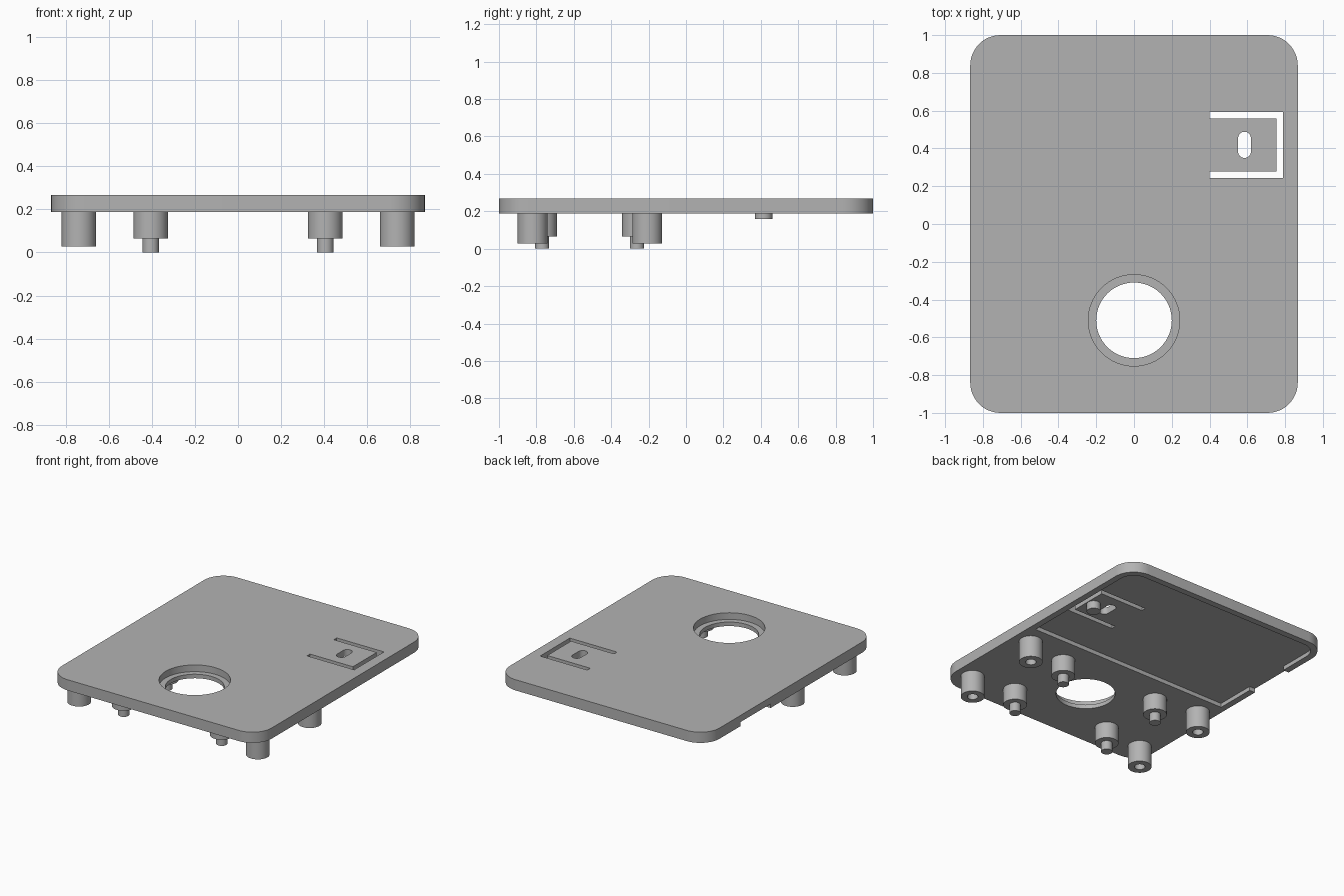
import bpy
import bmesh
from math import pi, cos, sin, radians

if "Cube" in bpy.data.objects:
    bpy.data.objects.remove(bpy.data.objects["Cube"])

GREY = (0.45, 0.45, 0.45, 1)
grey = bpy.data.materials.new("plain grey")
grey.use_nodes = True
grey.diffuse_color = GREY
grey.node_tree.nodes["Principled BSDF"].inputs["Base Color"].default_value = GREY

PLATE_LOW, PLATE_TOP, RECESS_Z = 0.187, 0.267, 0.217


def prism(name, points, z0, z1):
    """Extrude a flat outline from z0 up to z1."""
    bm = bmesh.new()
    face = bm.faces.new([bm.verts.new((x, y, z0)) for x, y in points])
    top = bmesh.ops.extrude_face_region(bm, geom=[face])["geom"]
    verts = [v for v in top if isinstance(v, bmesh.types.BMVert)]
    bmesh.ops.translate(bm, verts=verts, vec=(0, 0, z1 - z0))
    bmesh.ops.recalc_face_normals(bm, faces=bm.faces)
    mesh = bpy.data.meshes.new(name)
    bm.to_mesh(mesh)
    bm.free()
    obj = bpy.data.objects.new(name, mesh)
    bpy.context.collection.objects.link(obj)
    mesh.materials.append(grey)
    return obj


def rounded(x0, x1, y0, y1, back_r=0, front_r=0, steps=12):
    """Rectangle outline with separate back and front corner radii."""
    corners = [(x1, y1, -1, -1, back_r, 0), (x0, y1, 1, -1, back_r, 90),
               (x0, y0, 1, 1, front_r, 180), (x1, y0, -1, 1, front_r, 270)]
    points = []
    for x, y, sx, sy, r, start in corners:
        count = steps if r else 0
        for i in range(count + 1):
            a = radians(start + 90 * i / max(count, 1))
            points.append((x + sx * r + r * cos(a), y + sy * r + r * sin(a)))
    return points


def circle(x, y, r, n=48):
    return [(x + r * cos(2 * pi * i / n), y + r * sin(2 * pi * i / n)) for i in range(n)]


def activate(obj):
    bpy.ops.object.select_all(action="DESELECT")
    obj.select_set(True)
    bpy.context.view_layer.objects.active = obj


def cut(obj, points, z0, z1):
    cutter = prism("cutter", points, z0, z1)
    mod = obj.modifiers.new("cut", "BOOLEAN")
    mod.operation, mod.solver, mod.object = "DIFFERENCE", "EXACT", cutter
    activate(obj)
    bpy.ops.object.modifier_apply(modifier=mod.name)
    bpy.data.objects.remove(cutter)


def smooth(obj):
    activate(obj)
    bpy.ops.object.shade_smooth_by_angle(angle=radians(30))


# Base plate with rounded corners
plate = prism("cover_plate", rounded(-0.867, 0.867, -1, 1, 0.16, 0.16), PLATE_LOW, PLATE_TOP)

# Shallow pocket under the rear part, and a notch through its right rim
cut(plate, rounded(-0.82, 0.82, -0.06, 0.953, 0.113), 0.1, RECESS_Z)
cut(plate, rounded(-0.95, -0.8, 0.24, 0.595), 0.1, RECESS_Z)

# Round opening with a stepped lip
cut(plate, circle(0, -0.51, 0.2, 64), 0.1, 0.4)
cut(plate, circle(0, -0.51, 0.242, 64), 0.217, 0.4)

# U-shaped gap that frees the latch tab
gap = [(0.4, 0.243), (0.79, 0.243), (0.79, 0.594), (0.4, 0.594),
       (0.4, 0.559), (0.755, 0.559), (0.755, 0.278), (0.4, 0.278)]
cut(plate, gap, 0.1, 0.4)

# Oval finger slot in the tab
cut(plate, rounded(0.551, 0.619, 0.35, 0.488, 0.0339, 0.0339, 10), 0.1, 0.4)
smooth(plate)

# Catch peg under the tab
smooth(prism("latch_peg", circle(0.705, 0.415, 0.047, 32), 0.16, RECESS_Z + 0.01))

for side, sx in (("left", 1), ("right", -1)):
    # Hollow screw posts
    for place, y in (("front", -0.82), ("rear", -0.207)):
        post = prism(f"{side}_{place}_screw_post", circle(sx * 0.738, y, 0.08),
                     0.027, PLATE_LOW + 0.01)
        cut(post, circle(sx * 0.738, y, 0.036, 32), 0, PLATE_LOW)
        smooth(post)
    # Stepped locating posts with a thin pin
    for place, y in (("front", -0.77), ("rear", -0.262)):
        smooth(prism(f"{side}_{place}_locating_post", circle(sx * 0.405, y, 0.08),
                     0.065, PLATE_LOW + 0.01))
        smooth(prism(f"{side}_{place}_locating_pin", circle(sx * 0.405, y, 0.038, 32),
                     0, 0.075))
